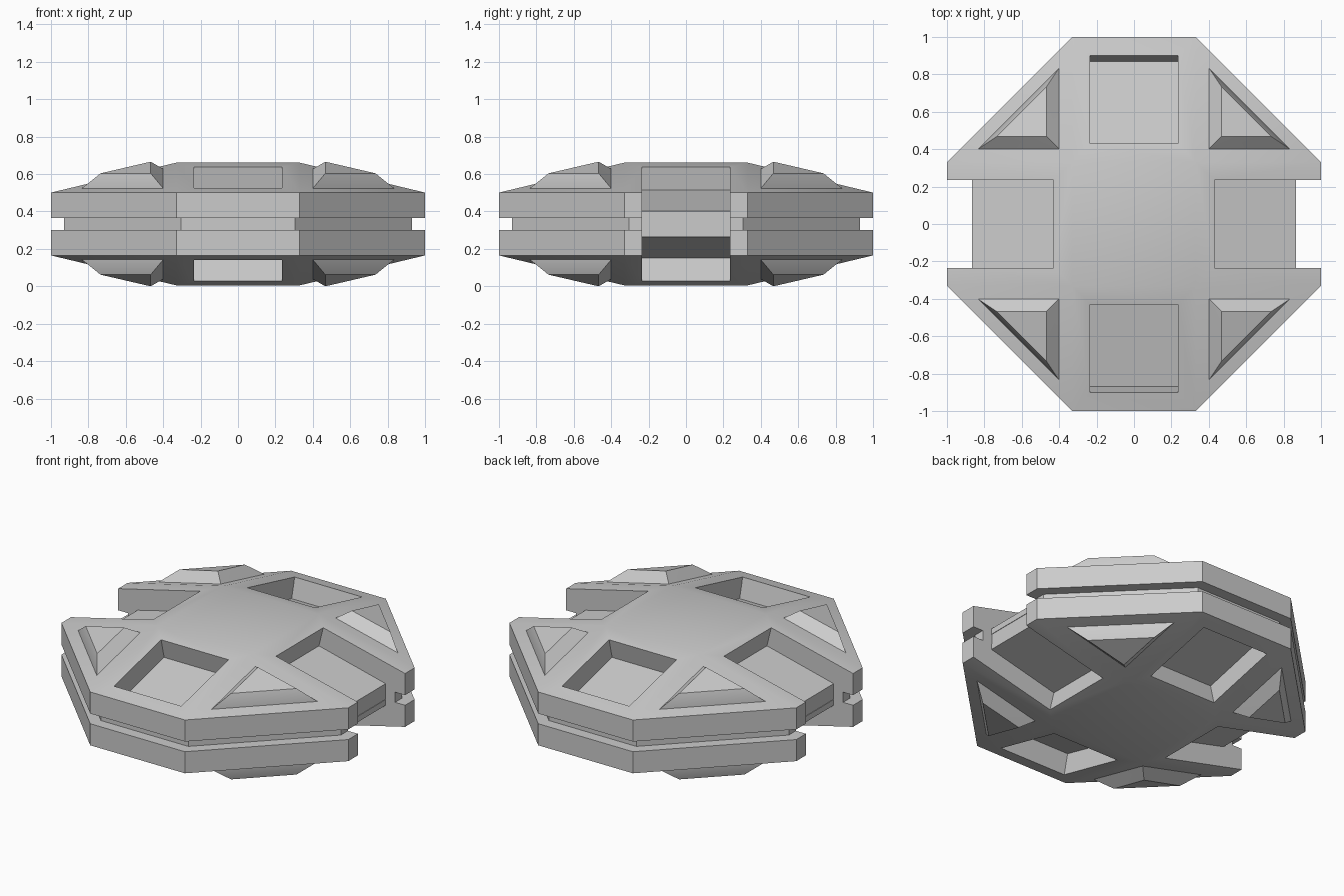
import bpy, bmesh, math
from mathutils import Matrix, Vector

if "Cube" in bpy.data.objects:
    bpy.data.objects.remove(bpy.data.objects["Cube"])

MID = 0.333          # mid-height mirror plane
SLOPE = 0.239        # fall of the cap from its flat centre


def hull(name, pts, turn=0, flip=1):
    """Convex solid from points, turned about z and optionally flipped to the underside."""
    rot = Matrix.Rotation(turn, 3, 'Z')
    bm = bmesh.new()
    for p in pts:
        v = rot @ Vector(p)
        bm.verts.new((v.x, v.y, v.z * flip + MID))
    bmesh.ops.convex_hull(bm, input=bm.verts[:])
    bmesh.ops.dissolve_limit(bm, angle_limit=0.01, verts=bm.verts[:], edges=bm.edges[:])
    bmesh.ops.recalc_face_normals(bm, faces=bm.faces[:])
    me = bpy.data.meshes.new(name)
    bm.to_mesh(me)
    bm.free()
    ob = bpy.data.objects.new(name, me)
    bpy.context.collection.objects.link(ob)
    return ob


def select(ob):
    bpy.ops.object.select_all(action='DESELECT')
    ob.select_set(True)
    bpy.context.view_layer.objects.active = ob


def cut(ob, cutters):
    for c in cutters:
        select(ob)
        m = ob.modifiers.new("cut", 'BOOLEAN')
        m.operation, m.solver, m.object = 'DIFFERENCE', 'EXACT', c
        bpy.ops.object.modifier_apply(modifier=m.name)
        bpy.data.objects.remove(c)


def octagon(r, c, z):
    return [(sx * a, sy * b, z) for a, b in ((r, c), (c, r))
            for sx in (1, -1) for sy in (1, -1)]


def cap(x, y):
    return 0.328 - SLOPE * (max(x - 0.33, 0) + max(y - 0.33, 0))


def notches(x0):
    # Through slots at the left and right rims
    return [hull("slot_cutter", [(x, y, z) for x in (x0, 1.2) for y in (-0.235, 0.235)
                                 for z in (-0.5, 0.5)], turn) for turn in (0, math.pi)]


def pocket(turn, flip):
    # Box leaning with the sloped cap, its floor parallel to the surface
    pts = [(x + k * 0.03, y, z + k * 0.125) for x, z in ((0.40, 0.182), (0.87, 0.067))
           for k in (0, 2) for y in (-0.235, 0.235)]
    return hull("pocket_cutter", pts, turn, flip)


# Triangular raised pad: wide base sunk in the cap, smaller top parallel to it
base = [(0.40, 0.40), (0.835, 0.40), (0.40, 0.835)]
pad = [(x, y, cap(x, y) - d) for x, y in base for d in (0, 0.03)]
pad += [(0.467, 0.467, 0.333), (0.735, 0.467, 0.271), (0.467, 0.735, 0.271)]

parts = []
for side, flip in (("upper", 1), ("lower", -1)):
    # Shell: octagonal slab with a shallow sloped cap and pockets
    pts = octagon(1, 0.33, 0.032) + octagon(1, 0.33, 0.168) + octagon(0.33, 0.33, 0.328)[:4]
    shell = hull(side + "_shell", pts, 0, flip)
    cut(shell, [pocket(i * math.pi / 2, flip) for i in range(4)] + notches(0.865))
    parts.append(shell)
    # Corner pads
    for i in range(4):
        parts.append(hull(f"{side}_corner_pad_{i + 1}", pad, i * math.pi / 2, flip))

# Recessed core between the shells
core = hull("core_band", octagon(0.93, 0.305, -0.036) + octagon(0.93, 0.305, 0.036))
cut(core, notches(0.862))
parts.append(core)

for ob in parts:
    select(ob)
    bpy.ops.object.shade_smooth_by_angle(angle=math.radians(20))
